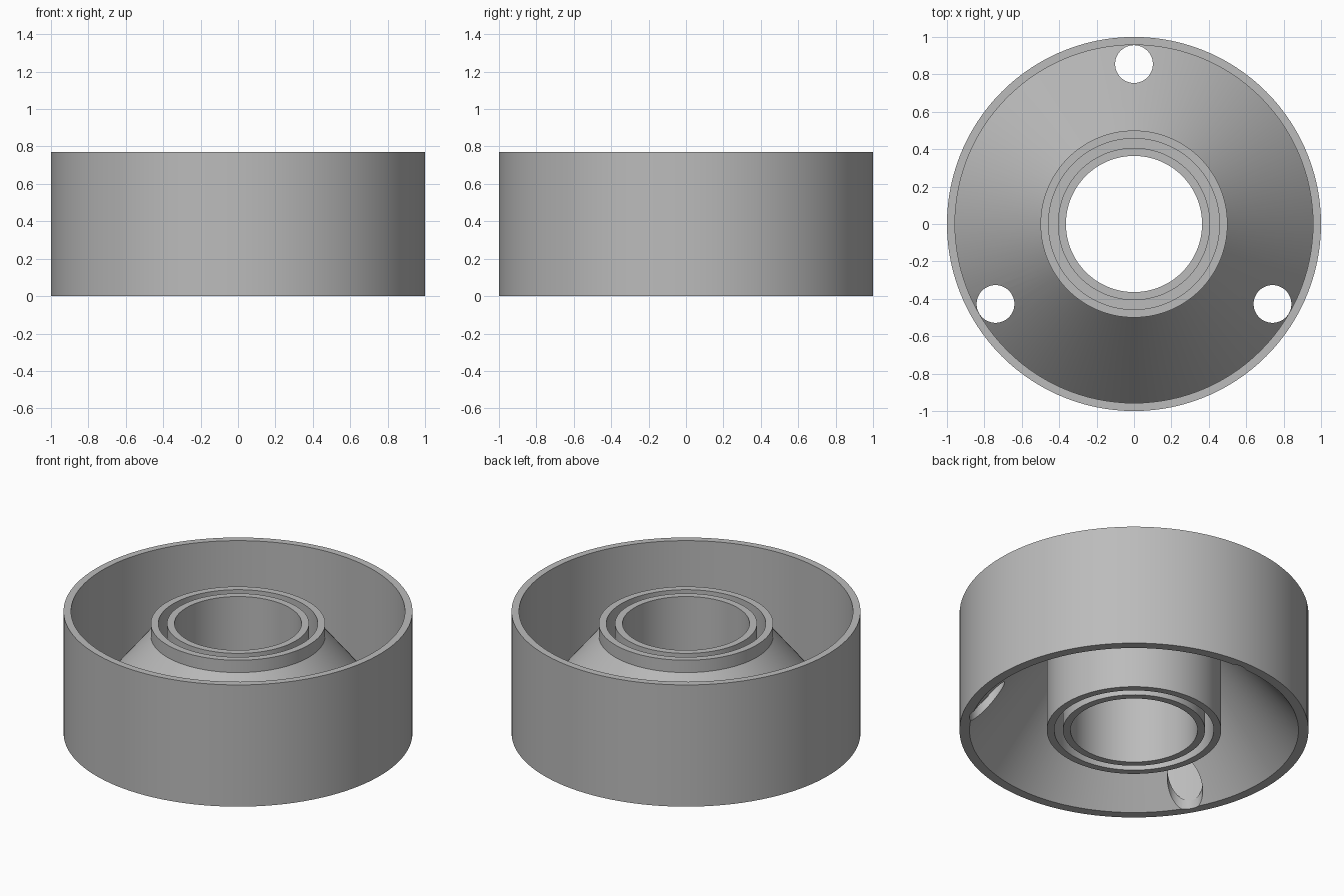
import bpy, bmesh, math

if "Cube" in bpy.data.objects:
    bpy.data.objects.remove(bpy.data.objects["Cube"])

SEGMENTS = 120

grey = bpy.data.materials.new("plain grey")
grey.diffuse_color = (0.5, 0.5, 0.5, 1.0)
grey.use_nodes = True
grey.node_tree.nodes["Principled BSDF"].inputs["Base Color"].default_value = grey.diffuse_color


def revolve(name, profile):
    """Spin a closed (radius, height) profile around z."""
    bm = bmesh.new()
    rings = []
    for i in range(SEGMENTS):
        a = 2 * math.pi * i / SEGMENTS
        rings.append([bm.verts.new((r * math.cos(a), r * math.sin(a), z)) for r, z in profile])
    n = len(profile)
    for i in range(SEGMENTS):
        p, q = rings[i], rings[(i + 1) % SEGMENTS]
        for j in range(n):
            k = (j + 1) % n
            bm.faces.new((p[j], q[j], q[k], p[k]))
    bmesh.ops.recalc_face_normals(bm, faces=bm.faces)
    mesh = bpy.data.meshes.new(name)
    bm.to_mesh(mesh)
    bm.free()
    mesh.materials.append(grey)
    obj = bpy.data.objects.new(name, mesh)
    bpy.context.collection.objects.link(obj)
    return obj


# Outer wall, sloping cone, and double-walled hub with a thin web in its groove
body = revolve("flanged_hub", [
    (1.0, 0), (1.0, 0.77), (0.957, 0.77), (0.957, 0.053),          # outer wall
    (0.5, 0.615), (0.5, 0.693), (0.457, 0.693),                    # cone top, hub rim
    (0.457, 0.37), (0.407, 0.37), (0.407, 0.693), (0.364, 0.693),  # upper groove
    (0.364, 0), (0.407, 0), (0.407, 0.325), (0.457, 0.325),        # lower groove
    (0.457, 0), (0.5, 0), (0.5, 0.545), (0.943, 0),                # cone underside
])

# Three holes through the cone, against the outer wall
for angle in (90, 210, 330):
    a = math.radians(angle)
    bpy.ops.mesh.primitive_cylinder_add(
        vertices=48, radius=0.101, depth=0.7,
        location=(0.855 * math.cos(a), 0.855 * math.sin(a), 0.25))
    cutter = bpy.context.object
    cutter.name = "hole_cutter"
    cutter.hide_render = True
    cutter.data.materials.append(grey)
    bpy.context.view_layer.objects.active = body
    mod = body.modifiers.new("hole", 'BOOLEAN')
    mod.operation = 'DIFFERENCE'
    mod.solver = 'EXACT'
    mod.object = cutter
    bpy.ops.object.modifier_apply(modifier=mod.name)
    bpy.data.objects.remove(cutter, do_unlink=True)

# Smooth the round walls, keep the rims sharp
bpy.ops.object.select_all(action='DESELECT')
body.select_set(True)
bpy.context.view_layer.objects.active = body
bpy.ops.object.shade_smooth_by_angle(angle=math.radians(30))
